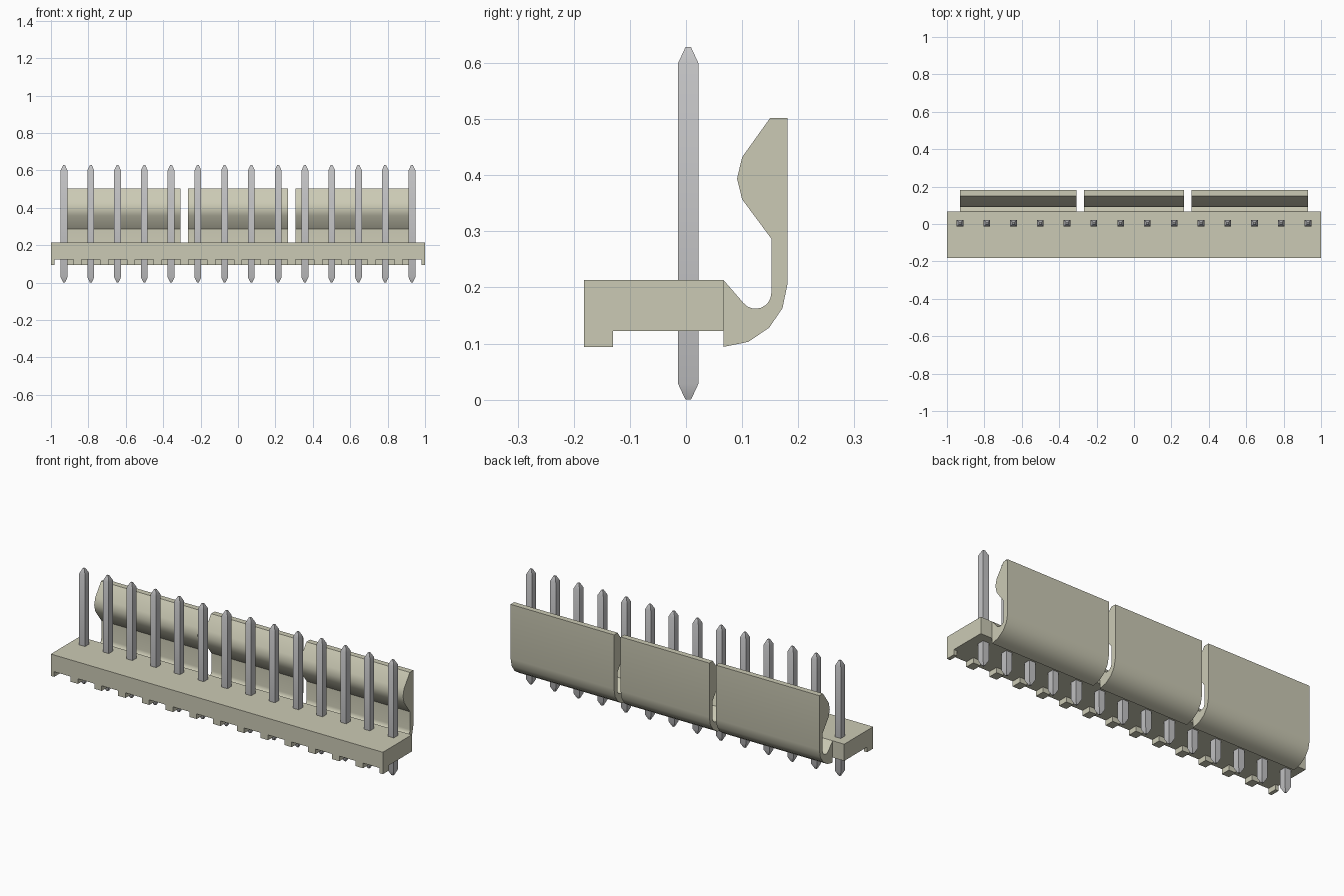
import bpy
import bmesh
import math

cube = bpy.data.objects.get("Cube")
if cube:
    bpy.data.objects.remove(cube, do_unlink=True)


def make_material(name, color):
    mat = bpy.data.materials.new(name)
    mat.use_nodes = True
    mat.diffuse_color = color
    mat.node_tree.nodes["Principled BSDF"].inputs["Base Color"].default_value = color
    return mat


ivory = make_material("ivory plastic", (0.60, 0.59, 0.46, 1))
metal = make_material("grey metal", (0.56, 0.56, 0.57, 1))


def finish(name, bm, mat):
    """Turn a bmesh into a shaded object."""
    bmesh.ops.recalc_face_normals(bm, faces=bm.faces)
    mesh = bpy.data.meshes.new(name)
    bm.to_mesh(mesh)
    bm.free()
    mesh.materials.append(mat)
    obj = bpy.data.objects.new(name, mesh)
    bpy.context.collection.objects.link(obj)
    bpy.ops.object.select_all(action="DESELECT")
    obj.select_set(True)
    bpy.context.view_layer.objects.active = obj
    bpy.ops.object.shade_smooth_by_angle(angle=math.radians(30))
    return obj


def extrude_profile(name, profile, x0, x1, mat):
    """Extrude a (y, z) outline along x."""
    bm = bmesh.new()
    face = bm.faces.new([bm.verts.new((x0, y, z)) for y, z in profile])
    moved = bmesh.ops.extrude_face_region(bm, geom=[face])["geom"]
    verts = [v for v in moved if isinstance(v, bmesh.types.BMVert)]
    bmesh.ops.translate(bm, verts=verts, vec=(x1 - x0, 0, 0))
    return finish(name, bm, mat)


def box(name, x0, x1, y0, y1, z0, z1, mat):
    return extrude_profile(name, [(y0, z0), (y1, z0), (y1, z1), (y0, z1)], x0, x1, mat)


PINS = 14
END_X = 0.93
PITCH = 2 * END_X / (PINS - 1)
FRONT, BACK = -0.182, 0.067
FLOOR, UNDER, TOP = 0.094, 0.122, 0.213

# Base bar
box("base_bar", -1, 1, FRONT, BACK, UNDER, TOP, ivory)

# Standoff feet between the pins, and thin ones at both ends
for i in range(PINS - 1):
    x = -END_X + (i + 0.5) * PITCH
    box(f"foot_{i + 1}", x - 0.022, x + 0.022, FRONT, -0.13, FLOOR, UNDER, ivory)
for side, x0 in (("right", -1), ("left", 0.98)):
    box(f"end_foot_{side}", x0, x0 + 0.02, FRONT, -0.13, FLOOR, UNDER, ivory)

# Locking tabs: curved root, upright wall and rounded latch nose
outer = [(BACK, FLOOR), (0.111, 0.103), (0.148, 0.128), (0.172, 0.163), (0.181, 0.207)]
nose = [(0.181, 0.502), (0.150, 0.502), (0.100, 0.432), (0.091, 0.394),
        (0.100, 0.357), (0.152, 0.287)]
inner = []
for i in range(9):
    a = math.radians(-140 * i / 8)
    inner.append((0.124 + 0.028 * math.cos(a), 0.190 + 0.028 * math.sin(a)))
profile = outer + nose + inner + [(BACK, TOP)]
for name, x0, x1 in (("right", -END_X, -0.307), ("middle", -0.267, 0.267),
                     ("left", 0.307, END_X)):
    extrude_profile(f"locking_tab_{name}", profile, x0, x1, ivory)

# Square pins with tapered tips
for i in range(PINS):
    x = -END_X + i * PITCH
    bm = bmesh.new()
    rings = []
    for z, r in ((0, 0.005), (0.028, 0.018), (0.600, 0.018), (0.628, 0.005)):
        rings.append([bm.verts.new((x + sx * r, 0.004 + sy * r, z))
                      for sx, sy in ((-1, -1), (1, -1), (1, 1), (-1, 1))])
    for a, b in zip(rings, rings[1:]):
        for k in range(4):
            n = (k + 1) % 4
            bm.faces.new((a[k], a[n], b[n], b[k]))
    bm.faces.new(rings[0][::-1])
    bm.faces.new(rings[-1])
    finish(f"pin_{i + 1}", bm, metal)
